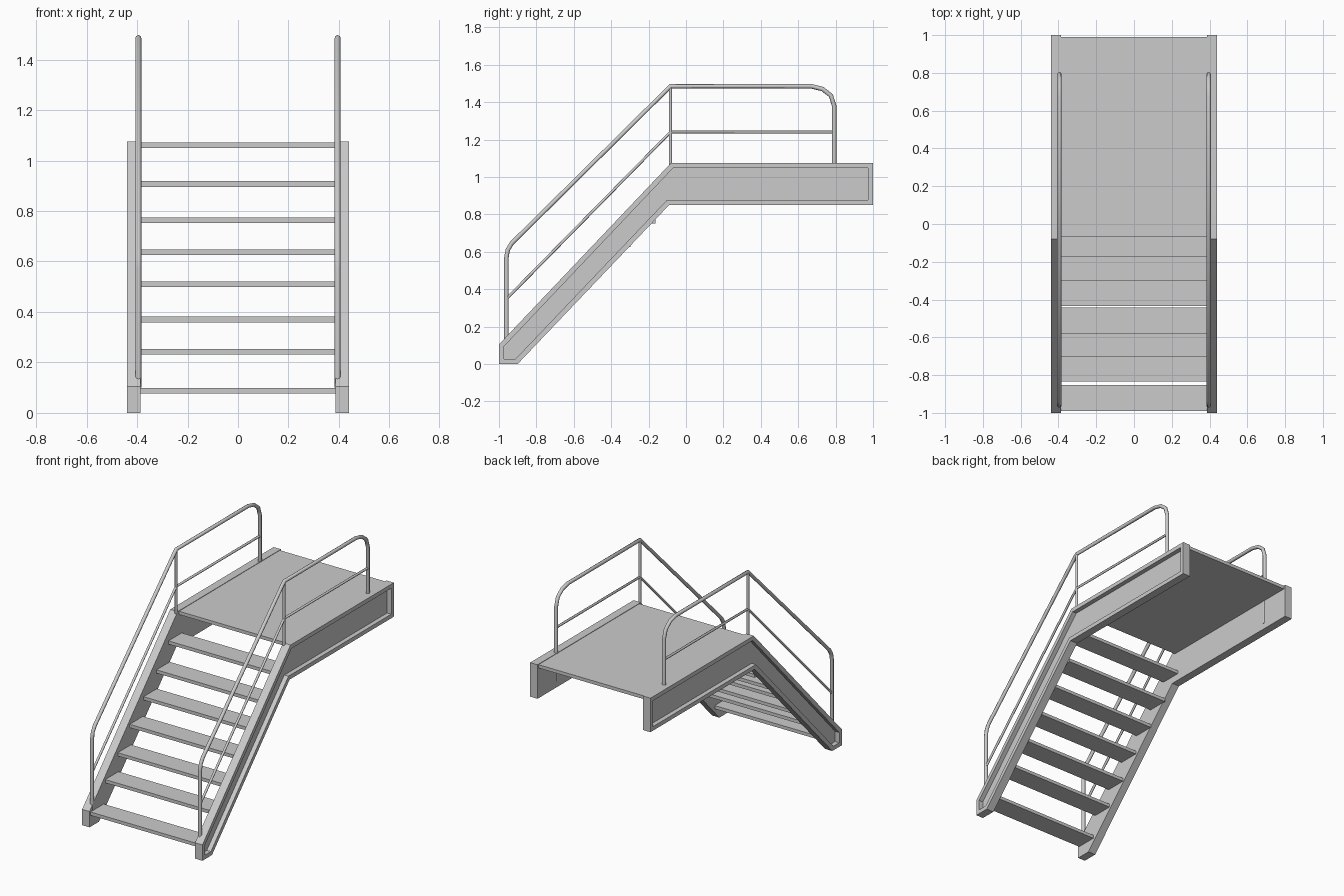
import bpy, bmesh
from math import radians

if "Cube" in bpy.data.objects:
    bpy.data.objects.remove(bpy.data.objects["Cube"])


def mirror_x(ob):
    ob.modifiers.new("mirror", 'MIRROR').use_axis[0] = True


def add_mesh(name, bm):
    me = bpy.data.meshes.new(name)
    bmesh.ops.recalc_face_normals(bm, faces=bm.faces[:])
    bm.to_mesh(me)
    bm.free()
    ob = bpy.data.objects.new(name, me)
    bpy.context.collection.objects.link(ob)
    return ob


def slab(name, y0, y1, z0, z1, half_width=0.388):
    bm = bmesh.new()
    bmesh.ops.create_cube(bm, size=1)
    for v in bm.verts:
        v.co = (v.co.x * 2 * half_width,
                y1 if v.co.y > 0 else y0,
                z1 if v.co.z > 0 else z0)
    return add_mesh(name, bm)


def tube(name, points, radius, x=0.395):
    cu = bpy.data.curves.new(name, 'CURVE')
    cu.dimensions = '3D'
    cu.bevel_depth = radius
    cu.bevel_resolution = 2
    cu.use_fill_caps = True
    sp = cu.splines.new('POLY')
    sp.points.add(len(points) - 1)
    for p, (y, z) in zip(sp.points, points):
        p.co = (x, y, z, 1)
    ob = bpy.data.objects.new(name, cu)
    bpy.context.collection.objects.link(ob)
    bpy.ops.object.select_all(action='DESELECT')
    ob.select_set(True)
    bpy.context.view_layer.objects.active = ob
    bpy.ops.object.convert(target='MESH')
    ob = bpy.context.object
    bpy.ops.object.shade_smooth_by_angle(angle=radians(50))
    mirror_x(ob)
    return ob


# Side stringers: bent channel profile, recessed on the outer side
X_IN, X_OUT, X_WEB = 0.386, 0.44, 0.41
profile = [(-1, 0), (-0.9, 0), (-0.09, 0.85), (1, 0.85),
           (1, 1.075), (-0.08, 1.075), (-1, 0.105)]
bm = bmesh.new()
face = bm.faces.new([bm.verts.new((X_IN, y, z)) for y, z in profile])
ext = bmesh.ops.extrude_face_region(bm, geom=[face], use_keep_orig=True)
for v in [g for g in ext["geom"] if isinstance(g, bmesh.types.BMVert)]:
    v.co.x = X_OUT
bmesh.ops.recalc_face_normals(bm, faces=bm.faces[:])
outer = [f for f in bm.faces if all(v.co.x > X_OUT - 1e-4 for v in f.verts)]
bmesh.ops.inset_region(bm, faces=outer, thickness=0.027, use_even_offset=True)
recess = bmesh.ops.extrude_face_region(bm, geom=outer)
for v in [g for g in recess["geom"] if isinstance(g, bmesh.types.BMVert)]:
    v.co.x = X_WEB
bmesh.ops.delete(bm, geom=[f for f in outer if f.is_valid], context='FACES')
mirror_x(add_mesh("side_stringers", bm))

# Landing platform
slab("platform", -0.065, 0.99, 1.05, 1.072)

# Treads: front edge y, centre z
treads = [(-0.99, 0.087), (-0.835, 0.242), (-0.705, 0.37), (-0.58, 0.51),
          (-0.435, 0.637), (-0.30, 0.763), (-0.175, 0.907)]
for i, (y, z) in enumerate(treads):
    slab(f"tread_{i + 1}", y, y + 0.138, z - 0.011, z + 0.011)

# Handrails with rounded ends, running down into the stringers
tube("handrails", [(-0.96, 0.10), (-0.96, 0.57), (-0.953, 0.61), (-0.932, 0.645),
                   (-0.083, 1.485), (0.67, 1.485), (0.73, 1.47), (0.775, 1.435),
                   (0.792, 1.38), (0.792, 0.89)], 0.012)

# Middle posts and thin intermediate rails
tube("middle_posts", [(-0.083, 0.89), (-0.083, 1.485)], 0.009)
tube("intermediate_rails", [(-0.958, 0.35), (-0.083, 1.24), (0.79, 1.24)], 0.008)
